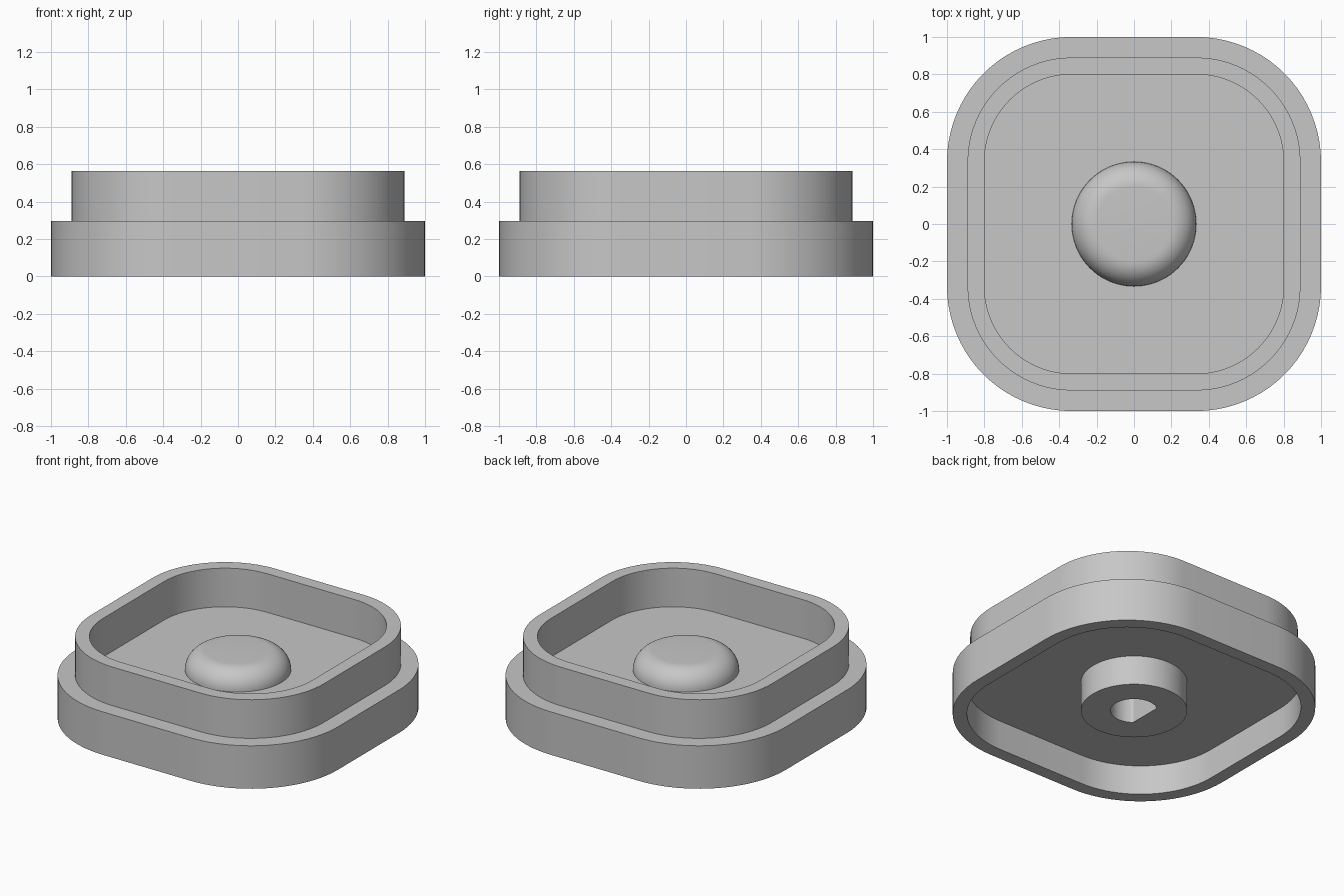
import bpy
import bmesh
from math import sin, cos, pi, radians

if "Cube" in bpy.data.objects:
    bpy.data.objects.remove(bpy.data.objects["Cube"])

# Main dimensions
CORNER = 0.333       # centre offset shared by all rounded corners
CAVITY_Z = 0.204     # ceiling of the underside cavity
FLOOR_Z = 0.297      # top of the base and floor of the tray
RIM_Z = 0.564
HUB_R = 0.333
FILLET = 0.133
SHAFT_R = 0.147
SHAFT_FLAT = -0.09
SHAFT_DEPTH = 0.33
STEPS = 20           # segments per quarter turn

grey = bpy.data.materials.new("light_grey")
grey.use_nodes = True
colour = (0.57, 0.57, 0.57, 1)
grey.diffuse_color = colour
grey.node_tree.nodes["Principled BSDF"].inputs["Base Color"].default_value = colour


def outline(half, z, corner=CORNER):
    """Rounded square; a corner offset of zero gives a circle."""
    points = []
    for q in range(4):
        mid = pi / 4 + q * pi / 2
        cx = corner if cos(mid) > 0 else -corner
        cy = corner if sin(mid) > 0 else -corner
        for i in range(STEPS + 1):
            a = (q + i / STEPS) * pi / 2
            r = half - corner
            points.append((cx + r * cos(a), cy + r * sin(a), z))
    return points


def circle(r, z):
    return outline(r, z, 0)


def d_shape(z):
    return [(max(x, SHAFT_FLAT), y, h) for x, y, h in circle(SHAFT_R, z)]


def loft(name, loops, closed=False):
    """Skin a stack of loops, joined end to end or capped."""
    bm = bmesh.new()
    rings = [[bm.verts.new(p) for p in loop] for loop in loops]
    pairs = list(zip(rings, rings[1:]))
    if closed:
        pairs.append((rings[-1], rings[0]))
    else:
        bm.faces.new(rings[0])
        bm.faces.new(rings[-1])
    n = len(rings[0])
    for low, high in pairs:
        for i in range(n):
            j = (i + 1) % n
            bm.faces.new((low[i], low[j], high[j], high[i]))
    bmesh.ops.remove_doubles(bm, verts=bm.verts, dist=1e-5)
    bmesh.ops.recalc_face_normals(bm, faces=bm.faces)
    mesh = bpy.data.meshes.new(name)
    bm.to_mesh(mesh)
    bm.free()
    mesh.materials.append(grey)
    obj = bpy.data.objects.new(name, mesh)
    bpy.context.collection.objects.link(obj)
    bpy.ops.object.select_all(action="DESELECT")
    obj.select_set(True)
    bpy.context.view_layer.objects.active = obj
    bpy.ops.object.shade_smooth_by_angle(angle=radians(30))
    return obj


# Stepped housing: skirt below, raised rim above, one floor between
loft("housing", [
    circle(0.25, CAVITY_Z),
    outline(0.91, CAVITY_Z),
    outline(0.91, 0),
    outline(1, 0),
    outline(1, FLOOR_Z),
    outline(0.89, FLOOR_Z),
    outline(0.89, RIM_Z),
    outline(0.8, RIM_Z),
    outline(0.8, FLOOR_Z),
    circle(0.25, FLOOR_Z),
], closed=True)

# Hub: post with a D-shaped shaft socket below, filleted dome above
dome = []
for i in range(13):
    a = i / 12 * pi / 2
    dome.append(circle(HUB_R - FILLET * (1 - cos(a)), FLOOR_Z + FILLET * sin(a)))
loft("hub", [d_shape(SHAFT_DEPTH), d_shape(0), circle(HUB_R, 0)] + dome)
